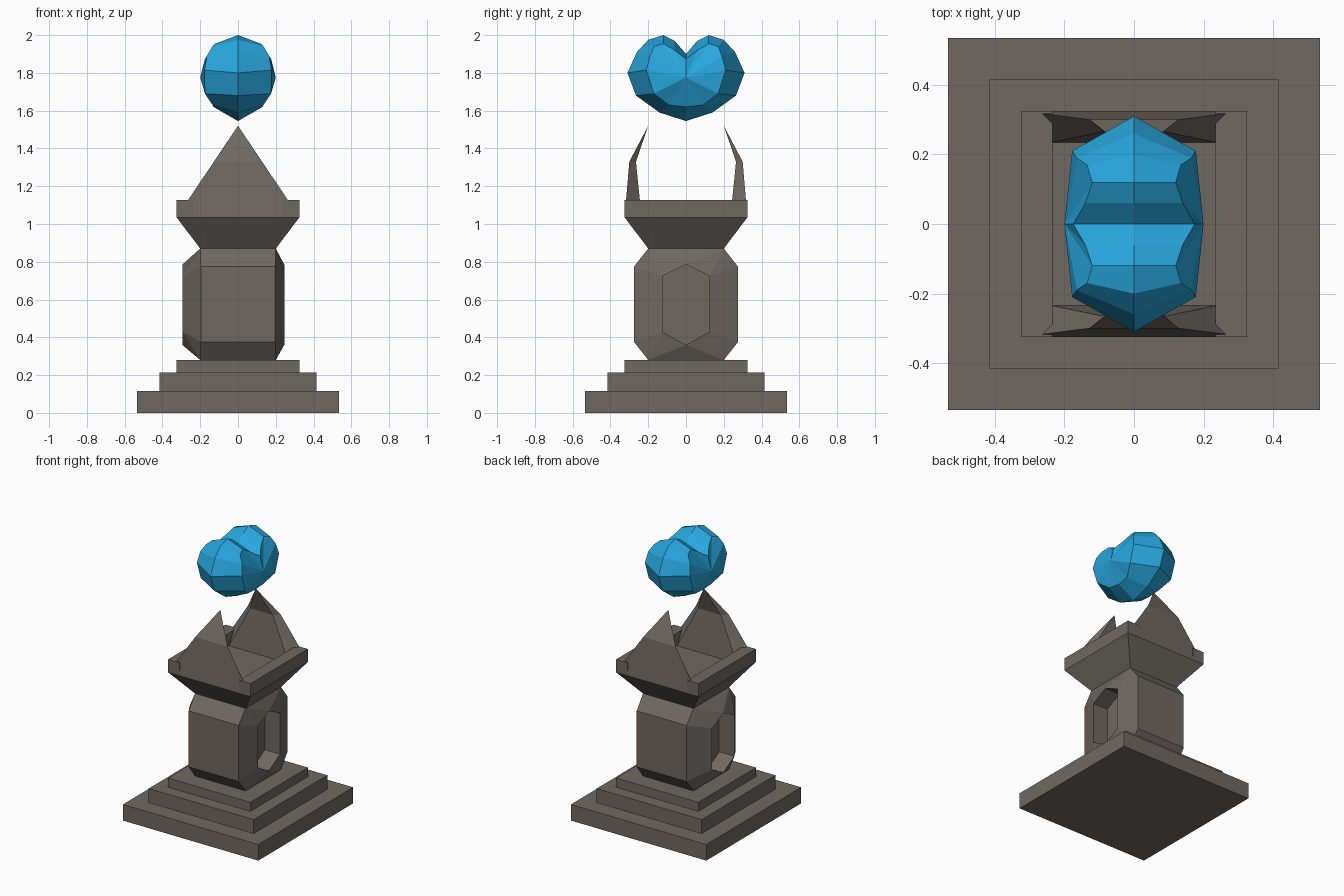
import bpy, bmesh

if "Cube" in bpy.data.objects:
    bpy.data.objects.remove(bpy.data.objects["Cube"])


def material(name, color):
    m = bpy.data.materials.new(name)
    m.diffuse_color = color
    m.use_nodes = True
    m.node_tree.nodes["Principled BSDF"].inputs["Base Color"].default_value = m.diffuse_color
    return m


STONE = material("stone", (0.16, 0.138, 0.122, 1))
BLUE = material("blue_crystal", (0.02, 0.38, 0.72, 1))


def finish(name, bm, mat):
    bmesh.ops.recalc_face_normals(bm, faces=bm.faces)
    me = bpy.data.meshes.new(name)
    bm.to_mesh(me)
    bm.free()
    me.materials.append(mat)
    ob = bpy.data.objects.new(name, me)
    bpy.context.collection.objects.link(ob)
    return ob


def hull(points):
    """Convex faceted solid around a set of points."""
    bm = bmesh.new()
    for p in points:
        bm.verts.new(p)
    bmesh.ops.convex_hull(bm, input=bm.verts)
    bmesh.ops.dissolve_limit(bm, angle_limit=0.01, verts=bm.verts, edges=bm.edges)
    return bm


def square(h, z):
    return [(sx * h, sy * h, z) for sx in (-1, 1) for sy in (-1, 1)]


# stepped base
for i, (h, z0, z1) in enumerate([(0.535, 0, 0.115), (0.415, 0.115, 0.215), (0.325, 0.215, 0.28)]):
    finish(f"base_step_{i + 1}", hull(square(h, z0) + square(h, z1)), STONE)

# lantern body: bulging front/back panels, hexagonal niches on the sides
pts = square(0.2, 0.28) + square(0.2, 0.87)
pts += [(sx * 0.197, sy * 0.275, z) for sx in (-1, 1) for sy in (-1, 1) for z in (0.375, 0.775)]
HEX = [(0, 0.785), (0.125, 0.725), (0.125, 0.43), (0, 0.36), (-0.125, 0.43), (-0.125, 0.725)]
pts += [(x, y, z) for x in (-0.295, 0.245) for y, z in HEX]
body = hull(pts)
body.normal_update()
rims = [f for f in body.faces if abs(f.normal.x) > 0.999]
for f in bmesh.ops.extrude_discrete_faces(body, faces=rims)["faces"]:
    side = 1 if f.calc_center_median().x > 0 else -1
    bmesh.ops.translate(body, verts=f.verts, vec=(-0.12 * side, 0, 0))
finish("lantern_body", body, STONE)

# flared capital and its side rims
finish("capital", hull(square(0.2, 0.87) + square(0.325, 1.035)), STONE)
for name, s in (("left_rim", -1), ("right_rim", 1)):
    finish(name, hull([(s * x, y, z) for x in (0.235, 0.325)
                       for y in (-0.325, 0.325) for z in (1.035, 1.127)]), STONE)

# bent triangular horns at front and back
for name, s in (("front_horn", -1), ("back_horn", 1)):
    bm = bmesh.new()
    rings = []
    for xo, yo, xi, yi, z in ((0.325, 0.325, 0.235, 0.235, 1.035), (0.128, 0.3, 0.09, 0.265, 1.33)):
        rings.append([bm.verts.new((x, s * y, z)) for x, y in
                      ((-xo, yo), (xo, yo), (xi, yi), (-xi, yi))])
    tip = bm.verts.new((0, s * 0.2, 1.52))
    low, high = rings
    bm.faces.new(low)
    for i in range(4):
        j = (i + 1) % 4
        bm.faces.new((low[i], low[j], high[j], high[i]))
        bm.faces.new((high[i], high[j], tip))
    finish(name, bm, STONE)

# floating faceted heart: one quarter, mirrored in x and y
OUTLINE = [(0, 1.9), (0.06, 1.97), (0.12, 2.0), (0.2, 1.975), (0.26, 1.91),
           (0.31, 1.8), (0.265, 1.68), (0.14, 1.59), (0, 1.545)]
INNER = [(0.175, 0, 1.875), (0.14, 0.06, 1.92), (0.12, 0.12, 1.955), (0.135, 0.17, 1.94),
         (0.165, 0.19, 1.89), (0.178, 0.21, 1.815), (0.175, 0.17, 1.69),
         (0.135, 0.09, 1.63), (0.13, 0, 1.62)]
bm = bmesh.new()
for sx in (-1, 1):
    for sy in (-1, 1):
        outer = [bm.verts.new((0, sy * y, z)) for y, z in OUTLINE]
        inner = [bm.verts.new((sx * x, sy * y, z)) for x, y, z in INNER]
        middle = bm.verts.new((0.2 * sx, 0, 1.775))
        for i in range(len(OUTLINE) - 1):
            bm.faces.new((outer[i], outer[i + 1], inner[i + 1], inner[i]))
            bm.faces.new((inner[i], inner[i + 1], middle))
bmesh.ops.remove_doubles(bm, verts=bm.verts, dist=0.001)
finish("heart_crystal", bm, BLUE)
